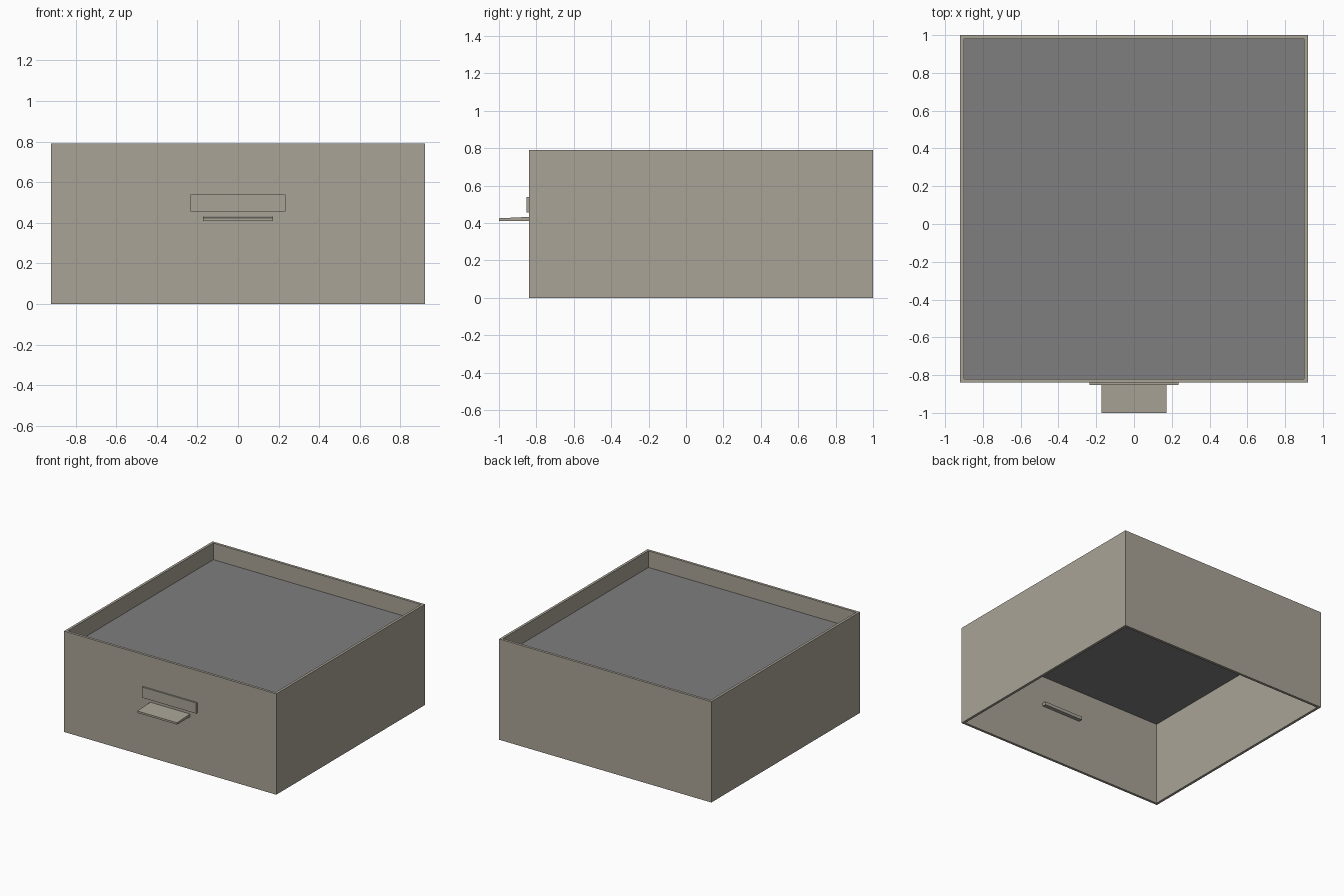
import bpy
import bmesh
from mathutils import Matrix, Vector

cube = bpy.data.objects.get("Cube")
if cube:
    bpy.data.objects.remove(cube, do_unlink=True)


def material(name, color):
    mat = bpy.data.materials.new(name)
    mat.use_nodes = True
    mat.diffuse_color = color
    mat.node_tree.nodes["Principled BSDF"].inputs["Base Color"].default_value = color
    return mat


beige = material("warm beige grey", (0.40, 0.37, 0.31, 1))
grey = material("mid grey", (0.21, 0.21, 0.21, 1))


def box(name, low, high, mat, edit=None):
    """Axis-aligned box between two corners, with an optional bmesh edit."""
    low, high = Vector(low), Vector(high)
    bm = bmesh.new()
    bmesh.ops.create_cube(
        bm, size=1,
        matrix=Matrix.Translation((low + high) / 2) @ Matrix.Diagonal((*(high - low), 1)))
    if edit:
        edit(bm)
    mesh = bpy.data.meshes.new(name)
    bm.to_mesh(mesh)
    bm.free()
    mesh.materials.append(mat)
    obj = bpy.data.objects.new(name, mesh)
    bpy.context.collection.objects.link(obj)
    return obj


def open_ends(bm):
    bm.normal_update()
    ends = [f for f in bm.faces if abs(f.normal.z) > 0.5]
    bmesh.ops.delete(bm, geom=ends, context='FACES_ONLY')


def taper_front(bm):
    # Drop the top front edge so the grip thins outwards
    for v in bm.verts:
        if v.co.y < -0.9 and v.co.z > 0.42:
            v.co.z -= 0.01


# Four thin walls, open above and below
walls = box("drawer_walls", (-0.92, -0.84, 0), (0.92, 1, 0.79), beige, open_ends)
shell = walls.modifiers.new("wall thickness", 'SOLIDIFY')
shell.thickness = 0.02
shell.offset = -1
shell.use_even_offset = True

# Recessed panel inside the walls
box("inner_panel", (-0.90, -0.82, 0.655), (0.90, 0.98, 0.66), grey)

# Label plate and pull on the front
box("label_plate", (-0.235, -0.853, 0.457), (0.235, -0.835, 0.54), beige)
box("pull_handle", (-0.172, -1, 0.41), (0.172, -0.79, 0.435), beige, taper_front)
